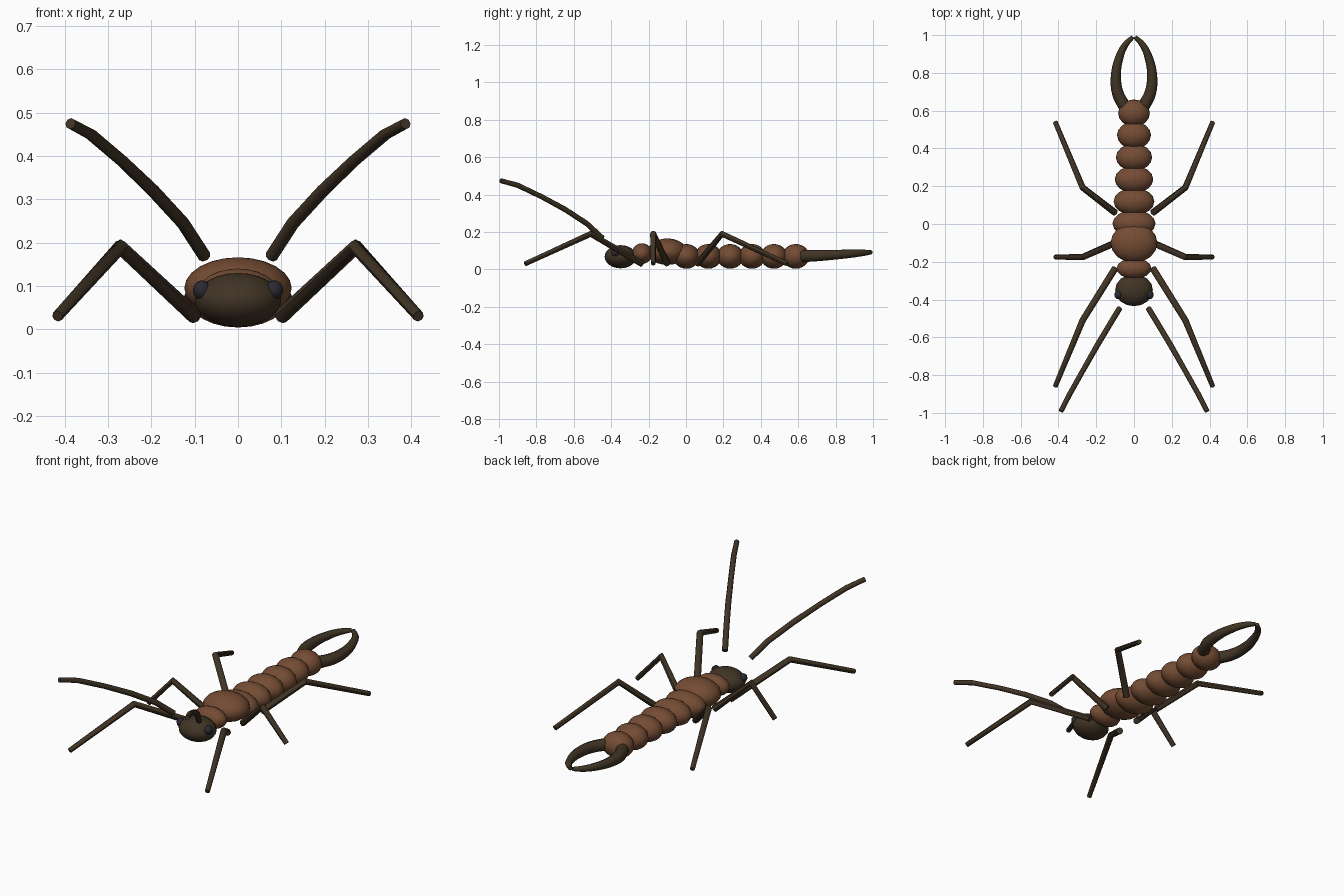
import bpy
from mathutils import Vector

if "Cube" in bpy.data.objects:
    bpy.data.objects.remove(bpy.data.objects["Cube"])


def material(name, rgb):
    m = bpy.data.materials.new(name)
    m.diffuse_color = (*rgb, 1)
    m.use_nodes = True
    m.node_tree.nodes["Principled BSDF"].inputs["Base Color"].default_value = m.diffuse_color
    return m


RUST = material("rust brown", (0.175, 0.072, 0.034))
DARK = material("dark brown", (0.052, 0.034, 0.018))
EYE = material("eye black", (0.022, 0.022, 0.030))


def ball(name, loc, radii, mat, segs=16, rings=12):
    bpy.ops.mesh.primitive_uv_sphere_add(segments=segs, ring_count=rings, radius=1, location=loc)
    ob = bpy.context.object
    ob.name = name
    ob.scale = radii
    bpy.ops.object.transform_apply(location=False, rotation=False, scale=True)
    ob.data.materials.append(mat)
    bpy.ops.object.shade_smooth()
    return ob


def tube(name, points, radii, side, mat, smooth_path=False):
    """Tapered round tube through points; side = -1 mirrors it in x."""
    cu = bpy.data.curves.new(name, 'CURVE')
    cu.dimensions = '3D'
    cu.bevel_depth = 1
    cu.bevel_resolution = 2
    cu.use_fill_caps = True
    cu.resolution_u = 4
    pts = [Vector((side * p[0], p[1], p[2])) for p in points]
    sp = cu.splines.new('BEZIER' if smooth_path else 'POLY')
    target = sp.bezier_points if smooth_path else sp.points
    target.add(len(pts) - 1)
    for q, p, r in zip(target, pts, radii):
        q.radius = r
        if smooth_path:
            q.co = p
            q.handle_left_type = q.handle_right_type = 'AUTO'
        else:
            q.co = (*p, 1)
    ob = bpy.data.objects.new(name, cu)
    bpy.context.collection.objects.link(ob)
    bpy.ops.object.select_all(action='DESELECT')
    ob.select_set(True)
    bpy.context.view_layer.objects.active = ob
    bpy.ops.object.convert(target='MESH')
    ob = bpy.context.object
    ob.name = name
    ob.data.materials.clear()
    ob.data.materials.append(mat)
    bpy.ops.object.shade_smooth_by_angle(angle=0.8)
    return ob


# Head and thorax
ball("head", (0, -0.35, 0.068), (0.1, 0.085, 0.062), DARK)
ball("neck_segment", (0, -0.235, 0.085), (0.092, 0.055, 0.055), RUST)
ball("thorax", (0, -0.1, 0.095), (0.124, 0.105, 0.071), RUST)

# Abdomen: overlapping segments narrowing to the rear
for i in range(6):
    ball(f"abdomen_segment_{i + 1}", (0, 0.002 + 0.117 * i, 0.07),
         (0.114 - 0.006 * i, 0.072, 0.066), RUST)

# Hip, knee and foot of each leg on the +x side
LEGS = {
    "front": [(0.1, -0.235, 0.03), (0.272, -0.51, 0.19), (0.417, -0.86, 0.03)],
    "middle": [(0.1, -0.1, 0.03), (0.272, -0.175, 0.19), (0.417, -0.175, 0.03)],
    "rear": [(0.1, 0.06, 0.03), (0.272, 0.193, 0.19), (0.417, 0.54, 0.03)],
}
ANTENNA = [(0.077, -0.447, 0.168), (0.127, -0.53, 0.245), (0.196, -0.645, 0.32),
           (0.267, -0.77, 0.388), (0.34, -0.9, 0.45), (0.387, -0.992, 0.475)]
PINCER = [(0.052, 0.625, 0.072), (0.085, 0.69, 0.074), (0.096, 0.78, 0.078),
          (0.078, 0.88, 0.084), (0.045, 0.95, 0.089), (0.006, 0.99, 0.092)]

for side, label in ((1, "right"), (-1, "left")):
    ball(f"{label}_eye", (side * 0.083, -0.375, 0.09), (0.021, 0.024, 0.023), EYE, 12, 8)
    for name, pts in LEGS.items():
        tube(f"{label}_{name}_leg", pts, (0.018, 0.017, 0.013), side, DARK)
    tube(f"{label}_antenna", ANTENNA, (0.015, 0.015, 0.015, 0.014, 0.014, 0.013), side, DARK)
    tube(f"{label}_pincer", PINCER, (0.033, 0.031, 0.027, 0.022, 0.017, 0.011), side, DARK, True)
